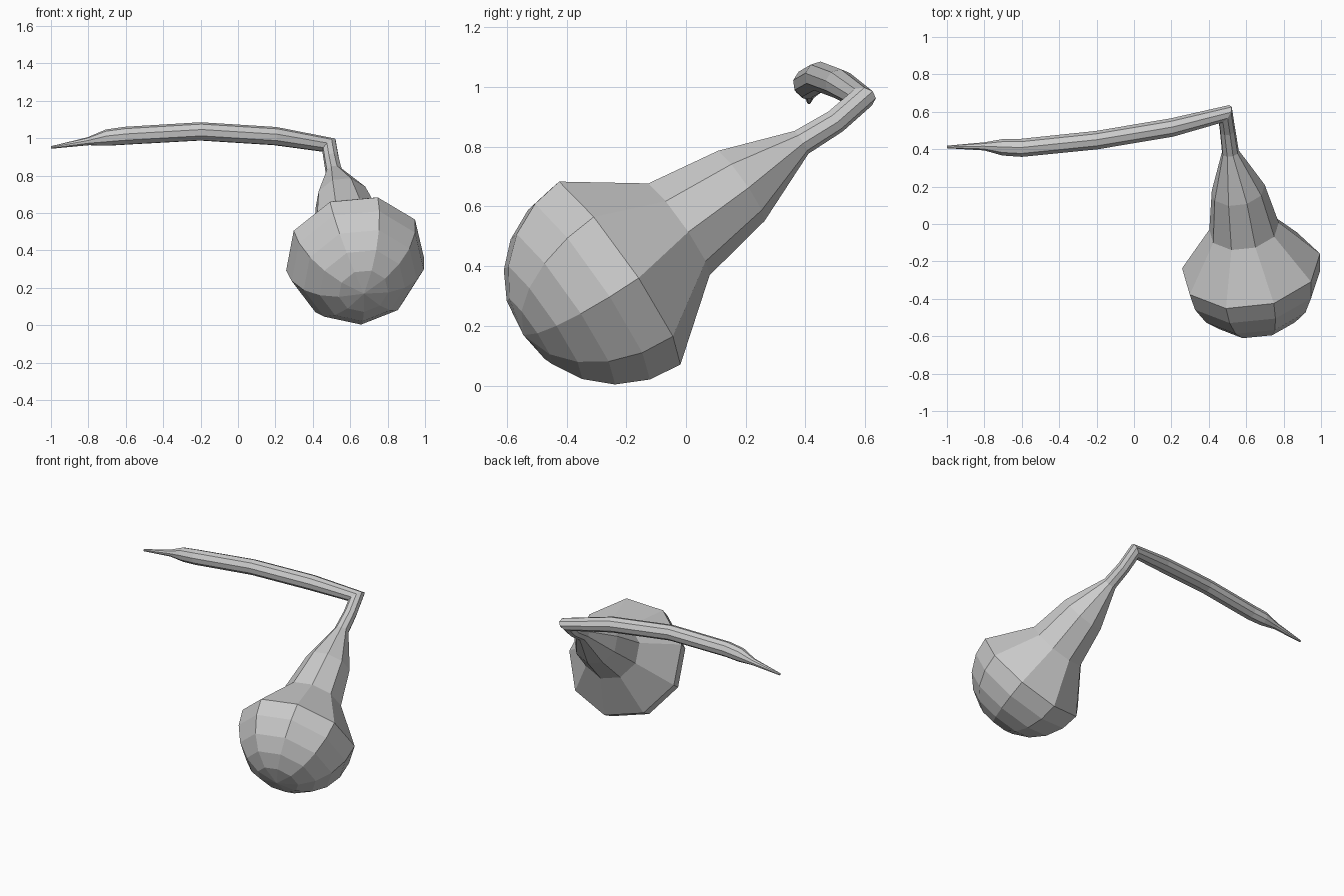
import bpy, bmesh, math
from mathutils import Vector

cube = bpy.data.objects.get("Cube")
if cube:
    bpy.data.objects.remove(cube)

SIDES = 9
START_ANGLE = math.radians(76)

grey = bpy.data.materials.new("plain_grey")
grey.use_nodes = True
grey.diffuse_color = (0.6, 0.6, 0.6, 1)
grey.node_tree.nodes["Principled BSDF"].inputs["Base Color"].default_value = (0.6, 0.6, 0.6, 1)


def sweep(name, stations):
    """Loft a polygon tube through (centre, radius) stations with mitred bends."""
    points = [Vector(p) for p, _ in stations]
    steps = [(b - a).normalized() for a, b in zip(points, points[1:])]
    steps = [steps[0]] + steps + [steps[-1]]
    right = Vector((0, 0, 1)).cross(-steps[0]).normalized()
    up = right.cross(steps[0])
    offsets = []
    for i in range(SIDES):
        a = START_ANGLE + math.tau * i / SIDES
        offsets.append(right * math.cos(a) + up * math.sin(a))

    bm = bmesh.new()
    rings = []
    for i, (centre, (_, radius)) in enumerate(zip(points, stations)):
        before, after = steps[i], steps[i + 1]
        plane = (before + after).normalized()
        ring = []
        for o in offsets:
            mitred = o - before * (o.dot(plane) / before.dot(plane))
            ring.append(bm.verts.new(centre + mitred * radius))
        rings.append(ring)
        turn = before.rotation_difference(after)
        offsets = [turn @ o for o in offsets]

    for a, b in zip(rings, rings[1:]):
        for i in range(SIDES):
            j = (i + 1) % SIDES
            bm.faces.new((a[i], a[j], b[j], b[i]))
    bm.faces.new(rings[-1])
    bmesh.ops.remove_doubles(bm, verts=bm.verts[:], dist=0.0005)
    bmesh.ops.recalc_face_normals(bm, faces=bm.faces[:])
    mesh = bpy.data.meshes.new(name)
    bm.to_mesh(mesh)
    bm.free()
    mesh.materials.append(grey)
    obj = bpy.data.objects.new(name, mesh)
    bpy.context.collection.objects.link(obj)
    return obj


# Rounded front of the bulb, from the pole to the widest ring
bulb_centre = Vector((0.625, -0.235, 0.38))
axis = Vector((-0.13, 0.82, 0.56)).normalized()
bulb_radius = 0.378
stations = []
for degrees in (90, 69, 52, 35, 17, 0):
    a = math.radians(degrees)
    stations.append((bulb_centre - axis * bulb_radius * math.sin(a),
                     bulb_radius * math.cos(a)))

# Shoulder and tapering neck up to the elbow
stations += [
    ((0.588, -0.03, 0.525), 0.19),
    ((0.557, 0.18, 0.67), 0.145),
    ((0.515, 0.385, 0.815), 0.046),
    ((0.50, 0.50, 0.885), 0.042),
    ((0.487, 0.588, 0.962), 0.041),
]

# Long bowed arm ending in a thin point
stations += [
    ((0.20, 0.515, 1.01), 0.05),
    ((-0.20, 0.448, 1.035), 0.05),
    ((-0.60, 0.407, 1.012), 0.049),
    ((-0.70, 0.41, 1.002), 0.045),
    ((-0.80, 0.415, 0.983), 0.022),
    ((-1.0, 0.412, 0.95), 0.007),
]
sweep("bulb_with_bent_stem", stations)
